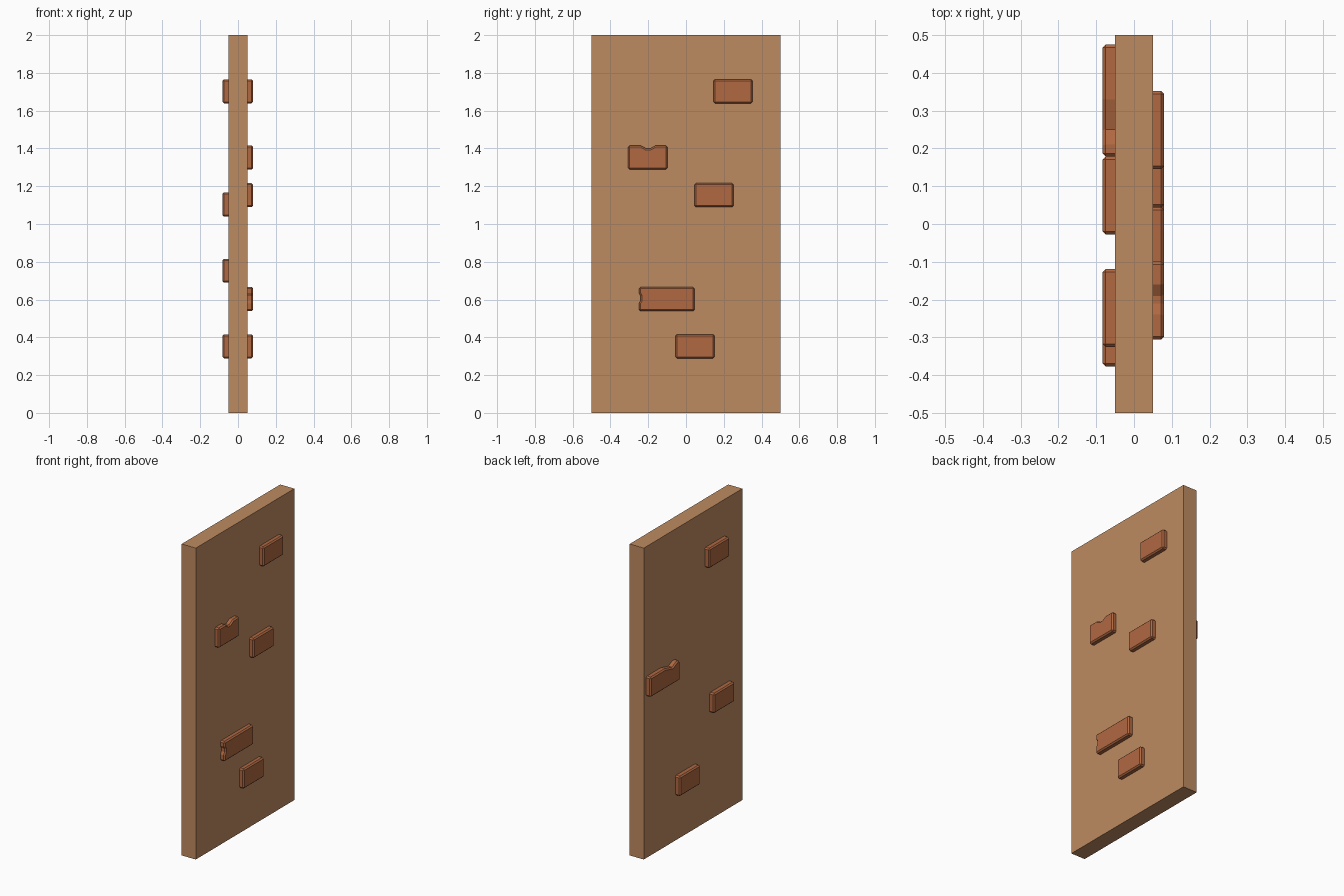
import bpy, bmesh, math

if "Cube" in bpy.data.objects:
    bpy.data.objects.remove(bpy.data.objects["Cube"])


def material(name, rgb):
    m = bpy.data.materials.new(name)
    m.diffuse_color = (*rgb, 1.0)
    m.use_nodes = True
    m.node_tree.nodes["Principled BSDF"].inputs["Base Color"].default_value = m.diffuse_color
    return m


PLASTER = material("tan plaster", (0.515, 0.258, 0.120))
BRICK = material("red brown brick", (0.434, 0.138, 0.053))


def prism(name, profile, x0, x1, mat, bevel=0.0):
    """Extrude a (y, z) outline from x0 to x1."""
    bm = bmesh.new()
    face = bm.faces.new([bm.verts.new((x0, y, z)) for y, z in profile])
    ext = bmesh.ops.extrude_face_region(bm, geom=[face])["geom"]
    for v in ext:
        if isinstance(v, bmesh.types.BMVert):
            v.co.x = x1
    bmesh.ops.recalc_face_normals(bm, faces=bm.faces[:])
    mesh = bpy.data.meshes.new(name)
    bm.to_mesh(mesh)
    bm.free()
    mesh.materials.append(mat)
    ob = bpy.data.objects.new(name, mesh)
    bpy.context.collection.objects.link(ob)
    if bevel:
        mod = ob.modifiers.new("chamfer", 'BEVEL')
        mod.width = bevel
        mod.segments = 1
        mod.limit_method = 'ANGLE'
        mod.angle_limit = math.radians(50)
    return ob


def brick(name, side, y0, y1, z0, top_chip=(), end_chip=()):
    """Brick standing out of the wall; chips are extra outline points."""
    z1 = z0 + 0.127
    outline = [(y0, z0), (y1, z0), (y1, z1), *top_chip, (y0, z1), *end_chip]
    outer = 0.08 if side > 0 else -0.083
    prism(name, outline, side * 0.03, outer, BRICK, 0.008)


# wall slab
prism("wall", [(-0.5, 0), (0.5, 0), (0.5, 2), (-0.5, 2)], -0.05, 0.05, PLASTER)

# right-hand face bricks
brick("right_brick_top", 1, 0.145, 0.352, 1.639)
brick("right_brick_chipped_top", 1, -0.306, -0.099, 1.289,
      top_chip=[(-0.16, 1.416), (-0.19, 1.399), (-0.21, 1.399), (-0.24, 1.416)])
brick("right_brick_middle", 1, 0.044, 0.252, 1.089)
brick("right_brick_chipped_end", 1, -0.249, 0.045, 0.539,
      end_chip=[(-0.249, 0.635), (-0.24, 0.618), (-0.24, 0.597), (-0.249, 0.58)])
brick("right_brick_bottom", 1, -0.056, 0.152, 0.289)

# left-hand face bricks
brick("left_brick_top", -1, -0.326, -0.119, 1.639)
brick("left_brick_chipped_top", -1, 0.179, 0.475, 1.039,
      top_chip=[(0.33, 1.166), (0.25, 1.147), (0.21, 1.166)])
brick("left_brick_middle", -1, -0.377, -0.169, 0.689)
brick("left_brick_bottom", -1, -0.028, 0.179, 0.289)
